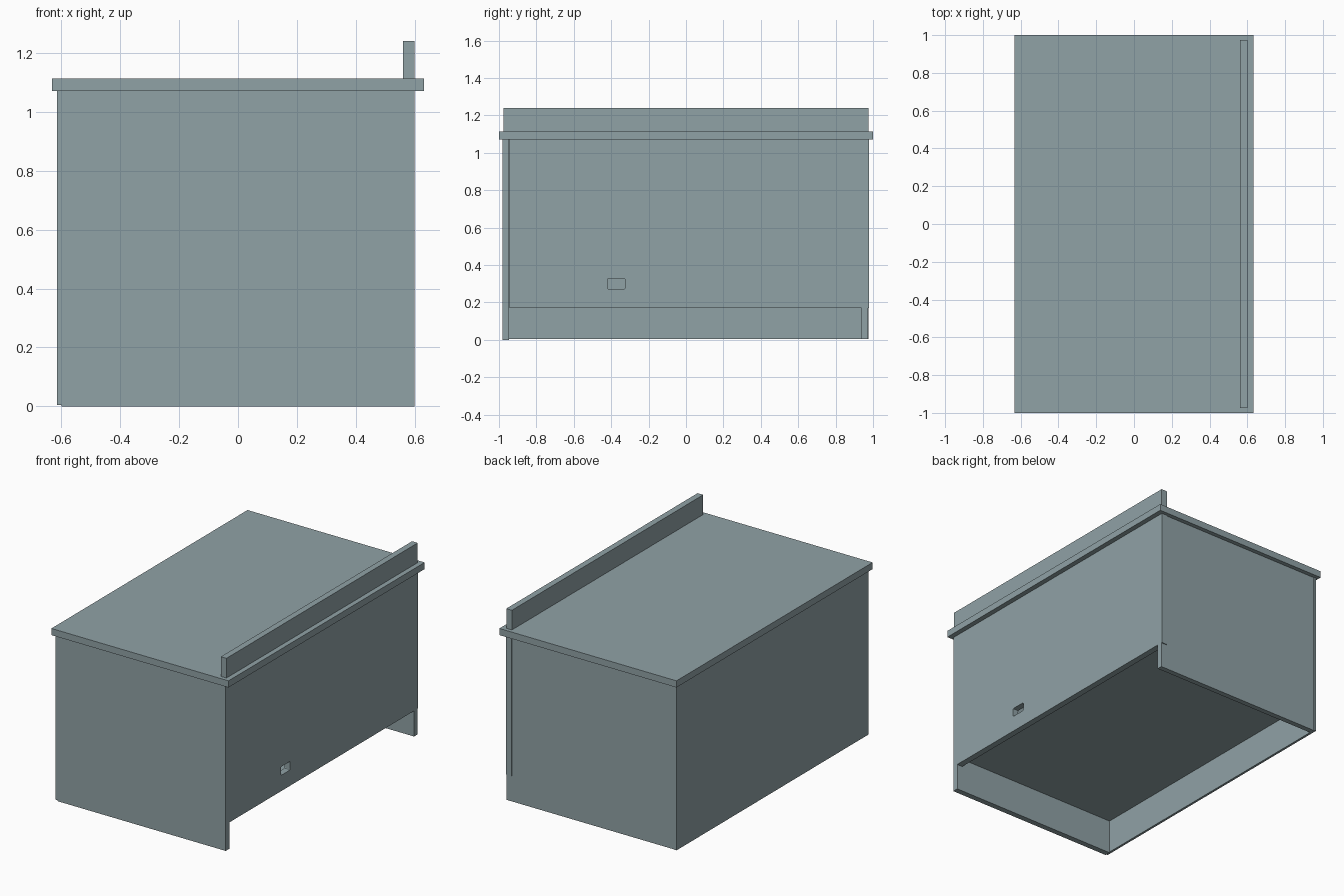
import bpy
import bmesh
from mathutils import Matrix, Vector

cube = bpy.data.objects.get("Cube")
if cube:
    bpy.data.objects.remove(cube, do_unlink=True)

# Single painted finish
paint = bpy.data.materials.new("blue_grey_paint")
paint.use_nodes = True
colour = (0.28, 0.36, 0.38, 1)
paint.diffuse_color = colour
paint.node_tree.nodes["Principled BSDF"].inputs["Base Color"].default_value = colour


def box(name, x, y, z):
    """Add a box from its (low, high) extents on each axis."""
    low, high = (Vector(v) for v in zip(x, y, z))
    bm = bmesh.new()
    bmesh.ops.create_cube(bm, size=1, matrix=Matrix.Translation((low + high) / 2)
                          @ Matrix.Diagonal(high - low).to_4x4())
    mesh = bpy.data.meshes.new(name)
    bm.to_mesh(mesh)
    bm.free()
    mesh.materials.append(paint)
    obj = bpy.data.objects.new(name, mesh)
    bpy.context.collection.objects.link(obj)
    return obj


TOP = 1.07          # underside of the worktop
KICK = 0.17         # lower edge of the raised side panel
INNER, OUTER = 0.56, 0.6

# Worktop with its upstand
box("worktop", (-0.632, 0.632), (-1, 1), (TOP, 1.113))
box("upstand", (INNER, OUTER), (-0.975, 0.975), (1.113, 1.24))

# End panels and the full-height thin panel
box("front_panel", (-0.6, OUTER), (-0.982, -0.945), (0, TOP))
box("back_panel", (-0.6, OUTER), (0.938, 0.972), (0.005, TOP))
box("thin_side_panel", (-0.615, -0.6), (-0.98, 0.975), (0.005, TOP))

# Raised side panel with a small slot, and its lip over the back panel
side = box("raised_side_panel", (INNER, OUTER), (-0.945, 0.938), (KICK, TOP))
box("side_panel_lip", (INNER, OUTER), (0.972, 0.978), (KICK, TOP))

cutter = box("slot_cutter", (0.5, 0.7), (-0.42, -0.325), (0.272, 0.327))
cutter.hide_render = True
cutter.hide_set(True)
bm = bmesh.new()
bm.from_mesh(cutter.data)
long_edges = [e for e in bm.edges if abs(e.verts[0].co.x - e.verts[1].co.x) > 0.1]
bmesh.ops.bevel(bm, geom=long_edges, offset=0.006, segments=2, profile=0.5, affect='EDGES')
bm.to_mesh(cutter.data)
bm.free()
slot = side.modifiers.new("slot", 'BOOLEAN')
slot.operation = 'DIFFERENCE'
slot.solver = 'EXACT'
slot.object = cutter

# Cabinet floor
box("floor_panel", (-0.6, INNER), (-0.945, 0.938), (0.22, 0.26))
